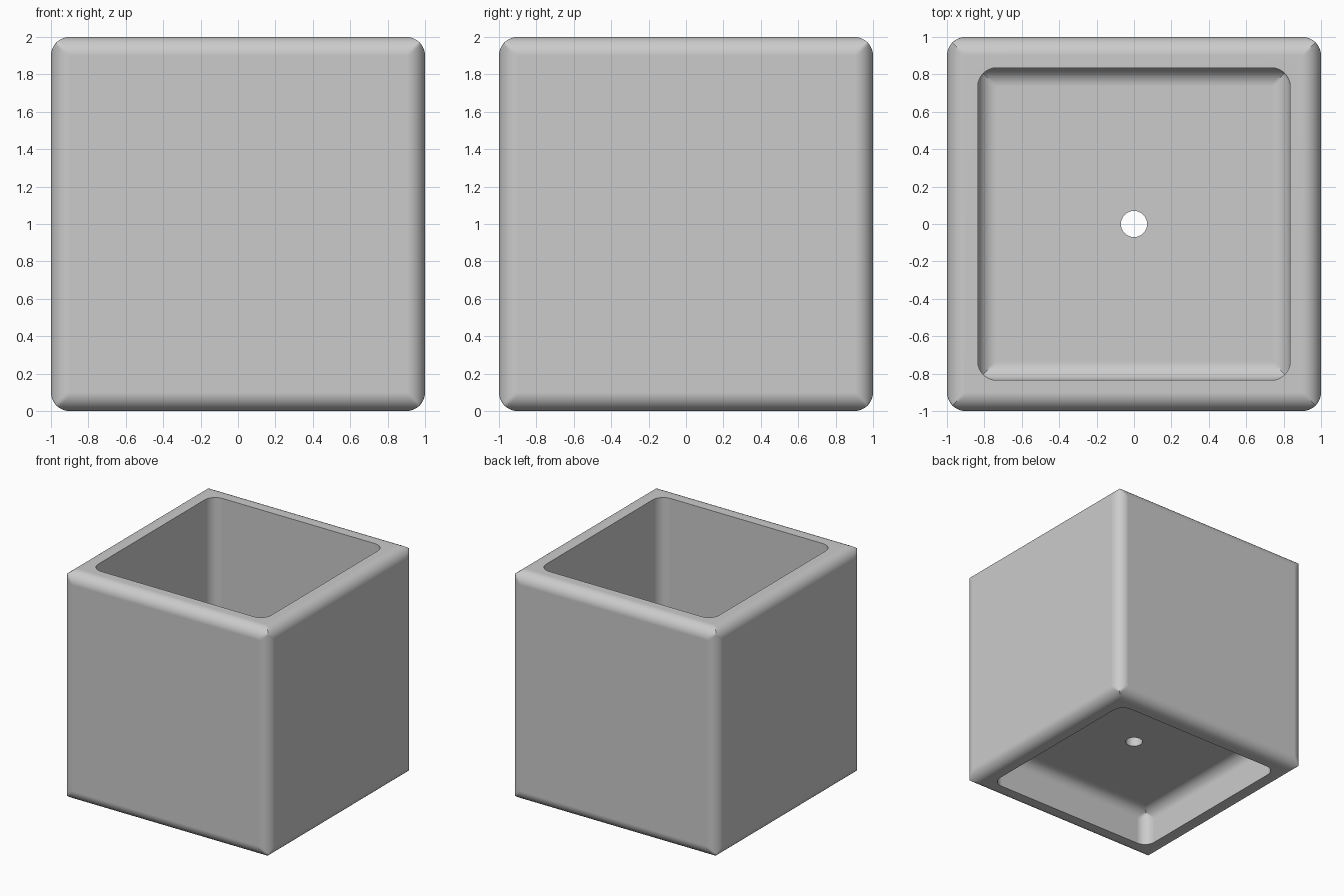
import bpy, bmesh, math

if "Cube" in bpy.data.objects:
    bpy.data.objects.remove(bpy.data.objects["Cube"], do_unlink=True)

R = 0.1           # fillet radius
STEPS = 12        # segments per fillet
OUTER = 1.0       # half width of the block
INNER = 0.835     # half width of the cavity and foot recess
HEIGHT = 2.0
RECESS = 0.33     # top of the foot recess
FLOOR = 0.5       # cavity floor
HOLE = 0.07       # drain hole radius

quarter = [math.pi / 2 * i / STEPS for i in range(STEPS + 1)]
bm = bmesh.new()
rings = []


def add_ring(corner, z):
    """Turn one corner's points through four quarters into a closed ring."""
    ring = []
    for turn in range(4):
        for x, y in corner:
            for _ in range(turn):
                x, y = -y, x
            ring.append(bm.verts.new((x, y, z)))
    rings.append(ring)


def square(half, z, limit):
    """Rounded square, clipped to the limit so fillets meet in mitres."""
    c = half - R
    add_ring([(min(c + R * math.cos(a), limit), min(c + R * math.sin(a), limit))
              for a in quarter], z)


def fillet(half, z, up, closing):
    """Rounded edge reaching height z; closing runs from wall to flat."""
    for a in (quarter if closing else reversed(quarter)):
        square(half, z + up * R * (math.sin(a) - 1), half - R + R * math.cos(a))


def circle(z):
    angles = [math.pi / 2 * i / (STEPS + 1) for i in range(STEPS + 1)]
    add_ring([(HOLE * math.cos(a), HOLE * math.sin(a)) for a in angles], z)


# Closed section: drain hole, cavity, rim, outside, foot, recess
circle(RECESS)
circle(FLOOR)
fillet(INNER, FLOOR, -1, False)
square(INNER, HEIGHT, INNER)
fillet(OUTER, HEIGHT, 1, False)
fillet(OUTER, 0, -1, True)
square(INNER, 0, INNER)
fillet(INNER, RECESS, 1, True)

for lower, upper in zip(rings, rings[1:] + rings[:1]):
    for i in range(len(lower)):
        j = (i + 1) % len(lower)
        bm.faces.new((lower[i], lower[j], upper[j], upper[i]))

bmesh.ops.remove_doubles(bm, verts=bm.verts, dist=1e-5)
bmesh.ops.dissolve_degenerate(bm, edges=bm.edges, dist=1e-5)
bmesh.ops.recalc_face_normals(bm, faces=bm.faces)

mesh = bpy.data.meshes.new("planter_pot")
bm.to_mesh(mesh)
bm.free()
pot = bpy.data.objects.new("planter_pot", mesh)
bpy.context.collection.objects.link(pot)

# Plain grey finish
grey = bpy.data.materials.new("light_grey")
grey.use_nodes = True
colour = (0.6, 0.6, 0.6, 1)
grey.diffuse_color = colour
grey.node_tree.nodes["Principled BSDF"].inputs["Base Color"].default_value = colour
mesh.materials.append(grey)

# Smooth fillets, flat walls
bpy.ops.object.select_all(action="DESELECT")
pot.select_set(True)
bpy.context.view_layer.objects.active = pot
bpy.ops.object.shade_smooth_by_angle(angle=math.radians(30))
weighted = pot.modifiers.new("flat_walls", "WEIGHTED_NORMAL")
weighted.keep_sharp = True
